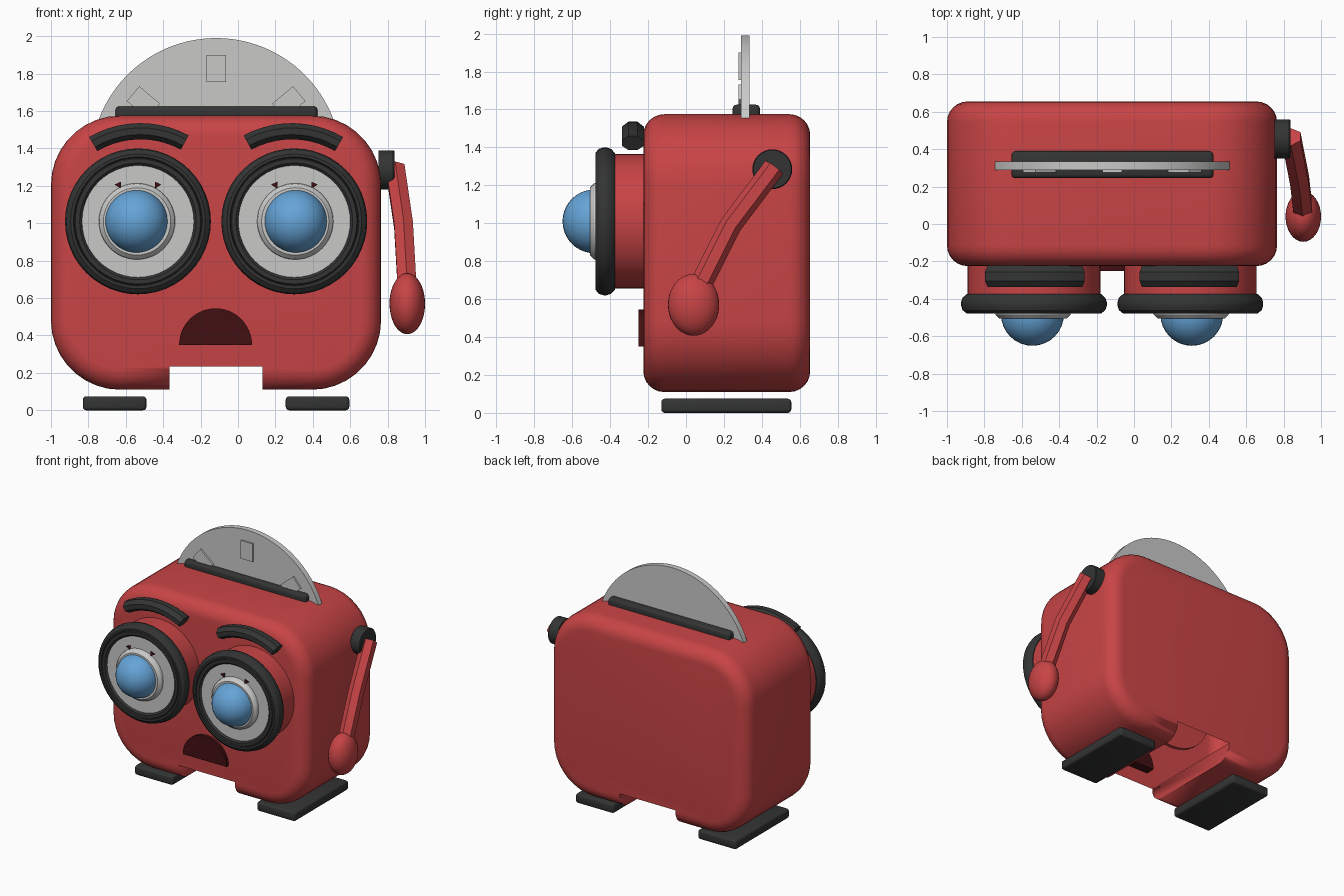
import bpy, bmesh, math
from mathutils import Vector, Matrix

cube = bpy.data.objects.get("Cube")
if cube:
    bpy.data.objects.remove(cube)


def material(name, rgb):
    m = bpy.data.materials.new(name)
    m.use_nodes = True
    m.diffuse_color = (*rgb, 1)
    m.node_tree.nodes["Principled BSDF"].inputs["Base Color"].default_value = (*rgb, 1)
    return m


RED = material("body red", (0.58, 0.058, 0.06))
DARK = material("dark rubber", (0.033, 0.034, 0.034))
GREY = material("light metal", (0.58, 0.585, 0.575))
BLUE = material("eye blue", (0.13, 0.37, 0.68))
MAROON = material("mouth maroon", (0.055, 0.005, 0.006))
MID = -0.117                      # symmetry line of the face


def finish(name, bm, mat):
    bmesh.ops.recalc_face_normals(bm, faces=bm.faces[:])
    me = bpy.data.meshes.new(name)
    bm.to_mesh(me)
    bm.free()
    ob = bpy.data.objects.new(name, me)
    bpy.context.collection.objects.link(ob)
    me.materials.append(mat)
    bpy.ops.object.select_all(action="DESELECT")
    ob.select_set(True)
    bpy.context.view_layer.objects.active = ob
    bpy.ops.object.shade_smooth_by_angle(angle=math.radians(32))
    return ob


def loft(name, rings, mat, loop=False):
    """Skin a list of equal closed rings; cap the ends unless looped."""
    bm = bmesh.new()
    vs = [[bm.verts.new(p) for p in r] for r in rings]
    n = len(vs[0])
    for a, b in zip(vs, vs[1:] + ([vs[0]] if loop else [])):
        for i in range(n):
            j = (i + 1) % n
            bm.faces.new((a[i], a[j], b[j], b[i]))
    if not loop:
        bm.faces.new(vs[0])
        bm.faces.new(vs[-1])
    return finish(name, bm, mat)


def lathe_y(name, cx, cz, profile, mat, loop=False, n=48):
    """Turn (radius, y) pairs about an axis along y."""
    ang = [2 * math.pi * i / n for i in range(n)]
    return loft(name, [[(cx + r * math.cos(a), y, cz + r * math.sin(a)) for a in ang]
                       for r, y in profile], mat, loop)


def slab(name, pts, y0, y1, mat):
    """Extrude an xz outline along y."""
    return loft(name, [[(x, y, z) for x, z in pts] for y in (y0, y1)], mat)


def box(name, lo, hi, mat, bevel=0.0):
    bm = bmesh.new()
    lo, hi = Vector(lo), Vector(hi)
    bmesh.ops.create_cube(bm, size=1, matrix=Matrix.Translation((lo + hi) / 2)
                          @ Matrix.Diagonal((*(hi - lo), 1)))
    if bevel:
        bmesh.ops.bevel(bm, geom=bm.edges[:], offset=bevel, segments=3,
                        profile=0.5, affect="EDGES")
    return finish(name, bm, mat)


def ellipsoid(name, centre, radii, mat):
    bm = bmesh.new()
    bmesh.ops.create_uvsphere(bm, u_segments=32, v_segments=20, radius=1,
                              matrix=Matrix.Translation(centre) @ Matrix.Diagonal((*radii, 1)))
    return finish(name, bm, mat)


# Body: rounded rectangle lofted front to back with rounded rims
def body_ring(y, inset, r=0.37, steps=9):
    pts = []
    corners = [(0.765 - r, 1.575 - r), (-1 + r, 1.575 - r), (-1 + r, 0.11 + r), (0.765 - r, 0.11 + r)]
    for k, (cx, cz) in enumerate(corners):
        for s in range(steps + 1):
            a = math.pi / 2 * (k + s / steps)
            pts.append((cx + (r - inset) * math.cos(a), y, cz + (r - inset) * math.sin(a)))
    return pts


RIM = 0.11
rim = [(RIM * (1 - math.cos(a)), RIM * (1 - math.sin(a)))
       for a in [math.pi / 2 * i / 6 for i in range(7)]]
body = loft("body", [body_ring(-0.225 + d, i) for d, i in rim]
            + [body_ring(0.655 - d, i) for d, i in reversed(rim)], RED)

# Notch through the underside, open into the hollow body
cutter = box("notch_cutter", (-0.365, -1, -0.1), (0.13, 1, 0.235), RED)
cutter.hide_render = True
mod = body.modifiers.new("notch", "BOOLEAN")
mod.operation, mod.object, mod.solver = "DIFFERENCE", cutter, "EXACT"
bpy.context.view_layer.objects.active = body
bpy.ops.object.modifier_apply(modifier="notch")
bpy.data.objects.remove(cutter)
bm = bmesh.new()
bm.from_mesh(body.data)
ceiling = [f for f in bm.faces if f.normal.z < -0.9
           and abs(f.calc_center_median().z - 0.235) < 0.005]
bmesh.ops.delete(bm, geom=ceiling, context="FACES")
bm.to_mesh(body.data)
bm.free()

# Feet
for side, x0 in (("right", -0.83), ("left", 0.255)):
    box(side + "_foot", (x0, -0.13, 0), (x0 + 0.34, 0.555, 0.075), DARK, 0.018)

# Slot frame and the round blade standing in it
box("slot_frame", (-0.655, 0.245, 1.54), (0.425, 0.39, 1.625), DARK, 0.022)
R, CZ = 0.67, 1.32
start = math.asin((1.45 - CZ) / R)
arc = [start + (math.pi - 2 * start) * i / 48 for i in range(49)]
slab("blade", [(MID + R * math.cos(a), CZ + R * math.sin(a)) for a in arc], 0.29, 0.335, GREY)
for i, tilt in enumerate((-50, 0, 50)):
    t = math.radians(tilt)
    outline = []
    for u, v in ((-0.052, 0.435), (0.052, 0.435), (0.052, 0.58), (-0.052, 0.58)):
        outline.append((MID + u * math.cos(t) + v * math.sin(t), CZ - u * math.sin(t) + v * math.cos(t)))
    slab("blade_plate_%d" % (i + 1), outline, 0.276, 0.291, GREY)

# Eyes and brows, mirrored about the face centre line
for side, s in (("right", -1), ("left", 1)):
    cx, cz = MID + s * 0.418, 1.01
    lathe_y(side + "_eye_socket", cx, cz, [(0.355, -0.2), (0.355, -0.39)], RED)
    lathe_y(side + "_eye_tyre", cx, cz,
            [(0.30, -0.375), (0.36, -0.375), (0.382, -0.395), (0.39, -0.42), (0.39, -0.435),
             (0.382, -0.46), (0.36, -0.478), (0.345, -0.478), (0.34, -0.47), (0.335, -0.478),
             (0.312, -0.478), (0.298, -0.465)], DARK, loop=True)
    lathe_y(side + "_eye_disc", cx, cz, [(0.305, -0.39), (0.305, -0.466)], GREY)
    lathe_y(side + "_eye_ring", cx + s * 0.005, cz, [(0.205, -0.46), (0.2, -0.485), (0.18, -0.505)], GREY)
    ellipsoid(side + "_eyeball", (cx + s * 0.008, -0.483, cz), (0.168,) * 3, BLUE)
    for k in (-1, 1):
        tx = cx + k * 0.105
        slab("%s_eye_mark_%s" % (side, "inner" if k == -s else "outer"),
             [(tx - k * 0.014, 1.222), (tx - k * 0.014, 1.185), (tx + k * 0.02, 1.207)],
             -0.475, -0.464, MAROON)
    # Brow: flattened octagon swept along an arc
    rings = []
    for i in range(11):
        a = math.radians(61.5 + 59 * i / 10)
        ring = []
        for j in range(8):
            b = math.pi / 4 * (j + 0.5)
            r = 0.497 + 0.047 * math.cos(b)
            ring.append((MID + s * (0.405 - r * math.cos(a)),
                         -0.28 + 0.062 * math.sin(b), 0.995 + r * math.sin(a)))
        rings.append(ring)
    loft(side + "_brow", rings, DARK)

# Mouth
slab("mouth", [(-0.12 + 0.195 * math.cos(math.pi * i / 24), 0.35 + 0.195 * math.sin(math.pi * i / 24))
               for i in range(25)], -0.25, -0.15, MAROON)

# Arm: shoulder disc, bent six-sided tube and hand
shoulder = []
for x, r in ((0.75, 0.105), (0.83, 0.105), (0.836, 0.1)):
    shoulder.append([(x, 0.455 + r * math.cos(math.pi * i / 16), 1.285 + r * math.sin(math.pi * i / 16))
                     for i in range(32)])
loft("shoulder_disc", shoulder, DARK)
path = [Vector(p) for p in ((0.84, 0.465, 1.295), (0.885, 0.235, 0.99), (0.905, 0.06, 0.64))]
tube = []
for i, p in enumerate(path):
    d = (path[min(i + 1, 2)] - path[max(i - 1, 0)]).normalized()
    u = Vector((1, 0, 0)).cross(d).normalized()
    w = d.cross(u)
    tube.append([p + 0.058 * (math.cos(math.pi * k / 3) * u + math.sin(math.pi * k / 3) * w)
                 for k in range(6)])
loft("left_arm", tube, RED)
ellipsoid("left_hand", (0.905, 0.04, 0.57), (0.095, 0.135, 0.163), RED)
